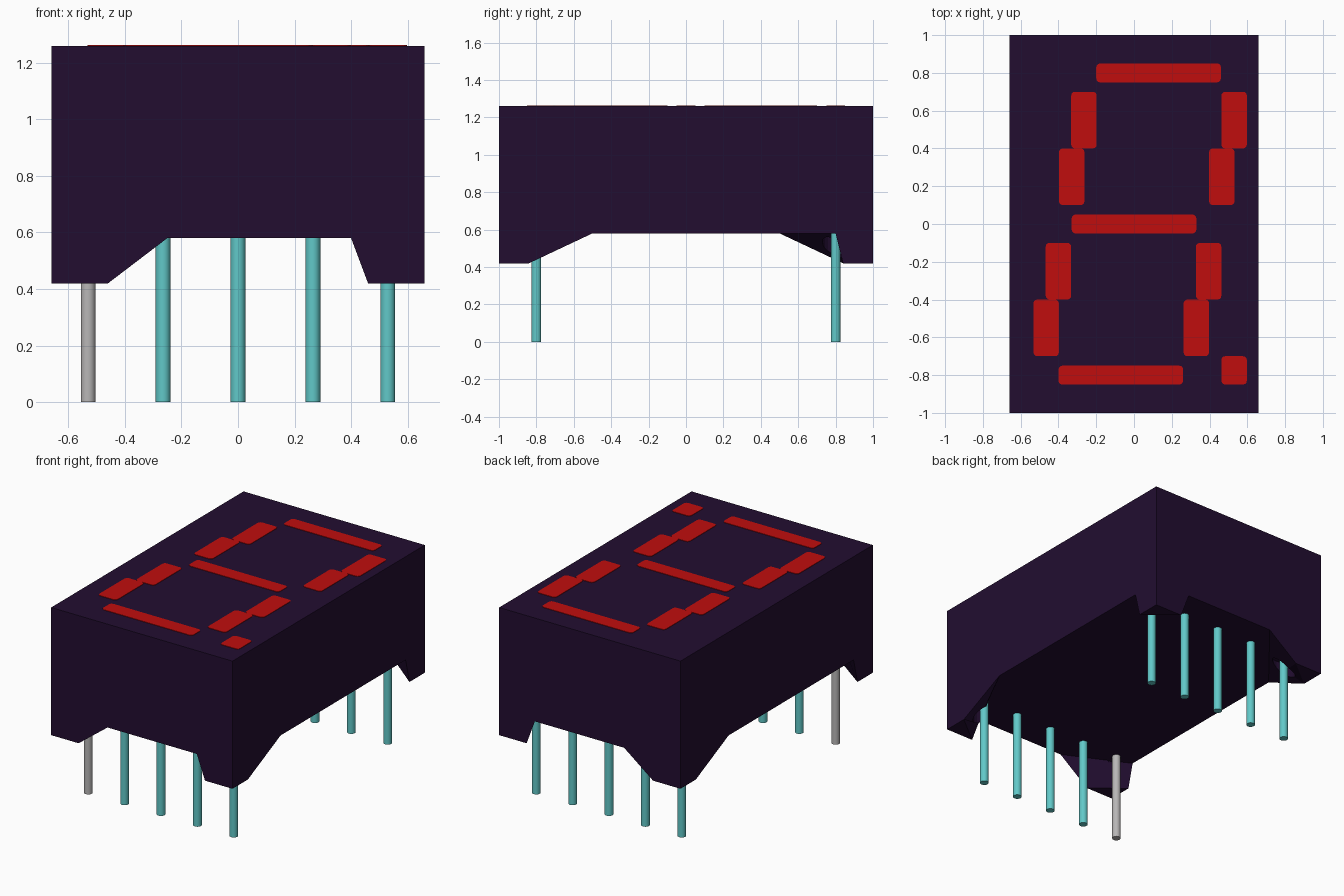
import bpy, bmesh
from mathutils import Matrix

if "Cube" in bpy.data.objects:
    bpy.data.objects.remove(bpy.data.objects["Cube"], do_unlink=True)

HX, HY = 0.66, 1.0                     # half width and half length
FOOT, BASE, TOP = 0.42, 0.58, 1.26     # heights of the housing
PIN_X, PIN_Y, PIN_R = 0.53, 0.8, 0.026


def material(name, color):
    m = bpy.data.materials.new(name)
    m.use_nodes = True
    m.diffuse_color = (*color, 1)
    m.node_tree.nodes["Principled BSDF"].inputs["Base Color"].default_value = (*color, 1)
    return m


purple = material("dark purple plastic", (0.016, 0.004, 0.03))
red = material("red segment", (0.53, 0.004, 0.004))
teal = material("teal pin", (0.12, 0.58, 0.58))
grey = material("grey pin", (0.48, 0.47, 0.47))


def finish(bm, name, mat):
    bmesh.ops.recalc_face_normals(bm, faces=bm.faces)
    mesh = bpy.data.meshes.new(name)
    bm.to_mesh(mesh)
    bm.free()
    mesh.materials.append(mat)
    ob = bpy.data.objects.new(name, mesh)
    bpy.context.collection.objects.link(ob)
    return ob


def box(name, x0, x1, y0, y1, z0, z1, mat, corner=0):
    bm = bmesh.new()
    bmesh.ops.create_cube(bm, size=1)
    for v in bm.verts:
        v.co = (x1 if v.co.x > 0 else x0, y1 if v.co.y > 0 else y0, z1 if v.co.z > 0 else z0)
    if corner:
        upright = [e for e in bm.edges if abs(e.verts[0].co.z - e.verts[1].co.z) > 1e-5]
        bmesh.ops.bevel(bm, geom=upright, offset=corner, segments=3, profile=0.5, affect='EDGES')
    return finish(bm, name, mat)


def cylinder(name, x, y, r, z0, z1, mat):
    bm = bmesh.new()
    bmesh.ops.create_cone(bm, cap_ends=True, segments=20, radius1=r, radius2=r, depth=z1 - z0,
                          matrix=Matrix.Translation((x, y, (z0 + z1) / 2)))
    return finish(bm, name, mat)


def smooth(ob):
    bpy.ops.object.select_all(action='DESELECT')
    ob.select_set(True)
    bpy.context.view_layer.objects.active = ob
    bpy.ops.object.shade_smooth_by_angle()


# Housing
box("housing", -HX, HX, -HY, HY, BASE, TOP, purple)


# Corner feet: tapered triangular skirts, hollowed around the pins
def foot(name, sx, sy, top_x, top_y):
    bm = bmesh.new()
    rings = []
    for z, dx, dy in ((FOOT, 0.2, 0.16), (BASE, top_x, top_y)):
        rings.append([bm.verts.new((sx * x, sy * y, z))
                      for x, y in ((HX, HY), (HX - dx, HY), (HX, HY - dy))])
    low, high = rings
    bm.faces.new(low)
    bm.faces.new(high)
    for i in range(3):
        j = (i + 1) % 3
        bm.faces.new((low[i], low[j], high[j], high[i]))
    ob = finish(bm, name, purple)
    cutter = cylinder("pin_clearance", sx * PIN_X, sy * PIN_Y, 0.07, FOOT - 0.1, BASE + 0.1, purple)
    cutter.hide_render = True
    mod = ob.modifiers.new("clearance", 'BOOLEAN')
    mod.operation, mod.solver, mod.object = 'DIFFERENCE', 'EXACT', cutter
    bpy.context.view_layer.objects.active = ob
    bpy.ops.object.modifier_apply(modifier=mod.name)
    bpy.data.objects.remove(cutter, do_unlink=True)


foot("front_right_foot", -1, -1, 0.41, 0.2)
foot("front_left_foot", 1, -1, 0.26, 0.5)
foot("back_right_foot", -1, 1, 0.41, 0.5)
foot("back_left_foot", 1, 1, 0.26, 0.2)

# Two rows of pins, the first one grey
for row, sy in (("front", -1), ("back", 1)):
    for i in range(5):
        first = row == "front" and i == 0
        smooth(cylinder(f"{row}_pin_{i + 1}", PIN_X * (i - 2) / 2, sy * PIN_Y, PIN_R,
                        0, BASE + 0.01, grey if first else teal))


# Lit segments as thin plates
def segment(name, x, y, w, h):
    box(name, x - w / 2, x + w / 2, y - h / 2, y + h / 2, TOP - 0.002, TOP + 0.003, red, 0.02)


for name, x, y in (("top", 0.13, 0.8), ("middle", 0, 0), ("bottom", -0.07, -0.8)):
    segment(name + "_bar", x, y, 0.66, 0.1)
for step, (x, y) in enumerate(((0.53, 0.55), (0.465, 0.25), (0.395, -0.25), (0.33, -0.55))):
    segment(f"left_upright_{step + 1}", x, y, 0.135, 0.3)
    segment(f"right_upright_{step + 1}", x - 0.795, y, 0.135, 0.3)
segment("decimal_point", 0.53, -0.775, 0.135, 0.15)
